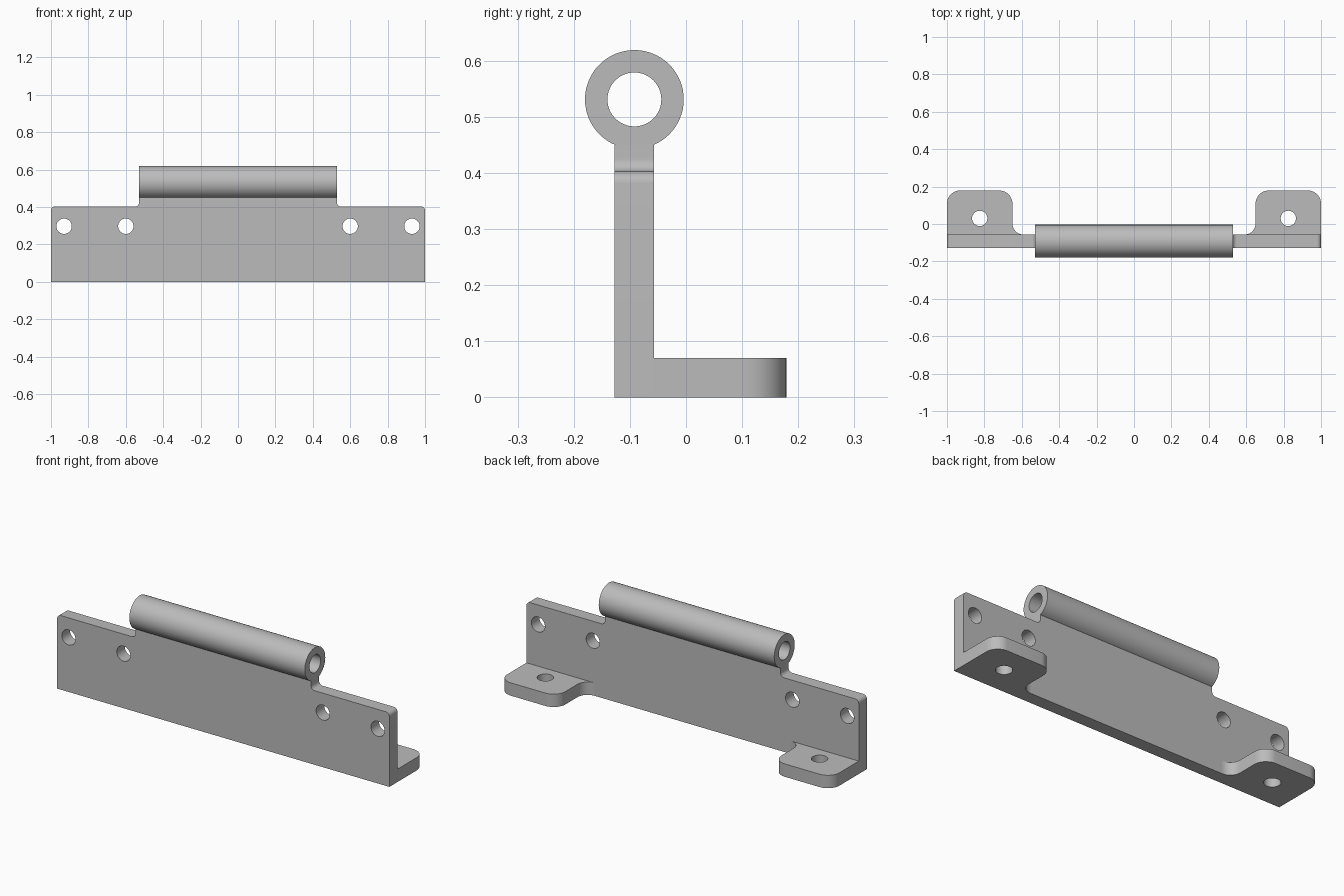
import bpy, bmesh
from math import cos, sin, radians
from mathutils import Matrix

cube = bpy.data.objects.get("Cube")
if cube:
    bpy.data.objects.remove(cube, do_unlink=True)

# One plain metal colour
GREY = (0.5, 0.5, 0.5, 1)
metal = bpy.data.materials.new("grey metal")
metal.use_nodes = True
metal.diffuse_color = GREY
metal.node_tree.nodes["Principled BSDF"].inputs["Base Color"].default_value = GREY


def arc(cx, cy, r, start, end, steps=10):
    angles = [radians(start + (end - start) * i / steps) for i in range(steps + 1)]
    return [(cx + r * cos(a), cy + r * sin(a)) for a in angles]


def circle(cx, cy, r, steps=40):
    return arc(cx, cy, r, 0, 360, steps)[:-1]


def mirrored(half):
    """Complete a symmetric outline from its right half."""
    return half + [(-x, y) for x, y in reversed(half)]


def slab(name, loops, thickness, matrix):
    """Extrude an outline with holes, centred on its own plane."""
    curve = bpy.data.curves.new(name, "CURVE")
    curve.dimensions = "2D"
    curve.fill_mode = "BOTH"
    curve.extrude = thickness / 2
    for loop in loops:
        spline = curve.splines.new("POLY")
        spline.points.add(len(loop) - 1)
        for point, (x, y) in zip(spline.points, loop):
            point.co = (x, y, 0, 1)
        spline.use_cyclic_u = True
    temp = bpy.data.objects.new(name + " outline", curve)
    bpy.context.collection.objects.link(temp)
    bpy.context.view_layer.update()
    graph = bpy.context.evaluated_depsgraph_get()
    mesh = bpy.data.meshes.new_from_object(temp.evaluated_get(graph))
    bpy.data.objects.remove(temp, do_unlink=True)
    bpy.data.curves.remove(curve)
    bm = bmesh.new()
    bm.from_mesh(mesh)
    bmesh.ops.remove_doubles(bm, verts=bm.verts, dist=0.0001)
    bm.transform(matrix)
    bmesh.ops.recalc_face_normals(bm, faces=bm.faces)
    bm.to_mesh(mesh)
    bm.free()
    mesh.name = name
    mesh.materials.clear()
    mesh.materials.append(metal)
    obj = bpy.data.objects.new(name, mesh)
    bpy.context.collection.objects.link(obj)
    bpy.ops.object.select_all(action="DESELECT")
    obj.select_set(True)
    bpy.context.view_layer.objects.active = obj
    bpy.ops.object.shade_smooth_by_angle(angle=radians(30))
    return obj


T = 0.07          # sheet thickness
MID = -0.092      # depth of the plate's middle plane
BACK = MID + T / 2
HALF = 0.528      # half length of the barrel
TOP = 0.403       # height of the plate's shoulders
HOLE = 0.041

# Upright plate with rounded shoulders and a filleted neck below the barrel
F = 0.022
half = [(1, 0)] + arc(1 - F, TOP - F, F, 0, 90) \
    + arc(HALF + F, TOP + F, F, 270, 180) + [(HALF, 0.4495)]
holes = [circle(x, 0.297, HOLE) for x in (-0.93, -0.6, 0.6, 0.93)]
slab("upright_plate", [mirrored(half)] + holes, T,
     Matrix.Translation((0, MID, 0)) @ Matrix.Rotation(radians(90), 4, "X"))

# Hollow barrel along the top
to_x = Matrix(((0, 0, 1, 0), (1, 0, 0, 0), (0, 1, 0, 0), (0, 0, 0, 1)))
slab("barrel", [circle(MID, 0.531, 0.088, 64), circle(MID, 0.531, 0.048, 64)],
     2 * HALF, to_x)

# Mounting feet at the back, with rounded corners and an inner fillet
R, G, DEEP, INNER = 0.07, 0.06, 0.179, 0.65
foot = [(1, BACK)] + arc(1 - R, DEEP - R, R, 0, 90) \
    + arc(INNER + R, DEEP - R, R, 90, 180) \
    + arc(INNER - G, BACK + G, G, 0, -90)
for side, sign in (("left", 1), ("right", -1)):
    loops = [[(sign * x, y) for x, y in loop]
             for loop in (foot, circle(0.825, 0.03, HOLE))]
    slab(side + "_foot", loops, T, Matrix.Translation((0, 0, T / 2)))
